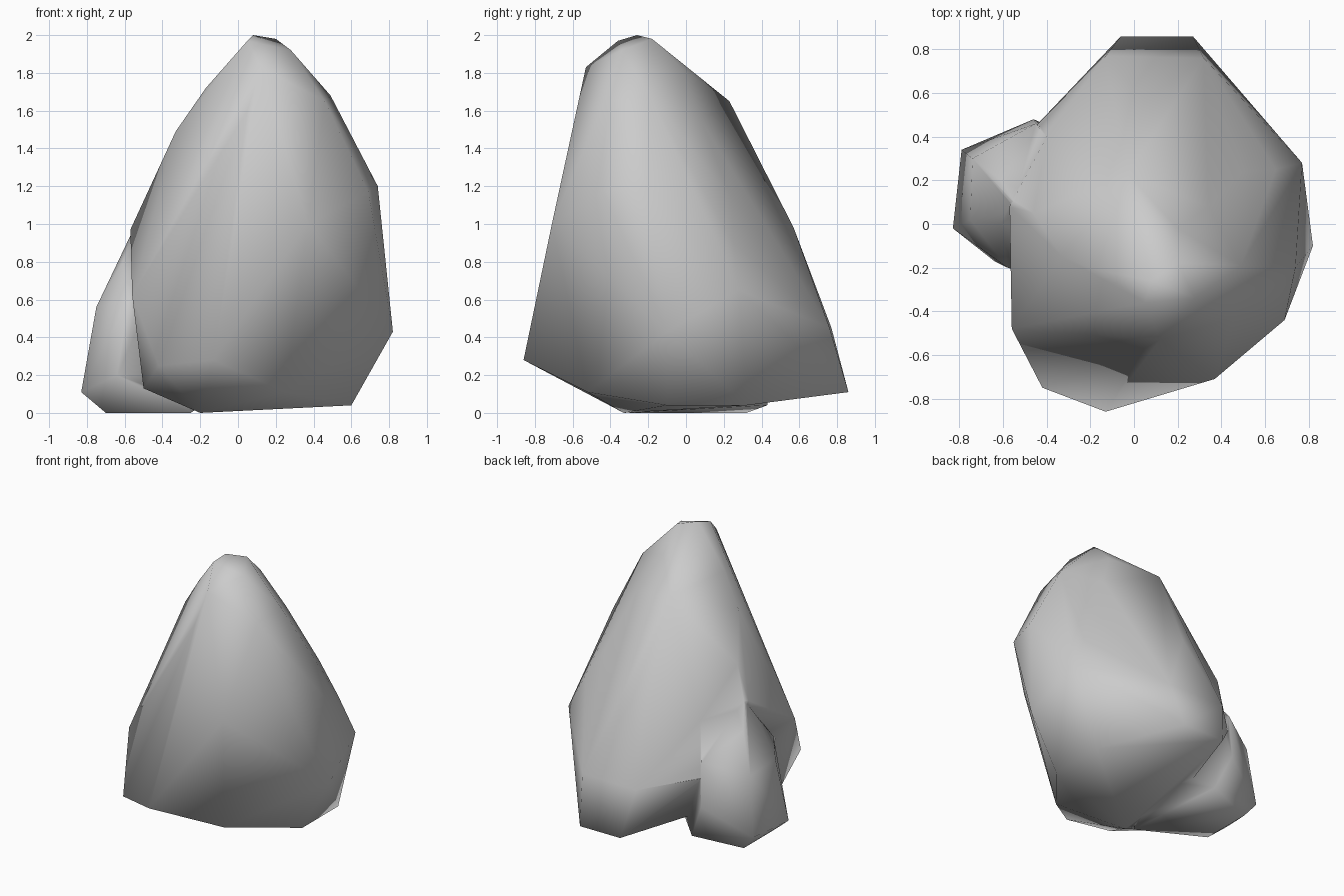
import bpy, bmesh

# Corner points of the main boulder, summit to base
BODY = [
    (.08, -.26, 2.0), (.20, -.18, 1.98), (.05, -.36, 1.97), (.28, -.34, 1.92),
    (.12, -.53, 1.83), (.20, -.02, 1.82), (-.17, -.21, 1.72), (-.03, .23, 1.65),
    (.49, -.19, 1.68), (.46, -.43, 1.65), (.05, -.57, 1.6), (.34, .08, 1.55),
    (-.33, -.15, 1.49), (.74, -.20, 1.2), (.69, -.44, 1.17), (-.46, .05, 1.2),
    (.50, .24, 1.13), (.37, -.71, 1.0), (.05, .57, .98), (-.57, .08, .97),
    (-.40, .40, .9), (.65, .25, .9), (.77, .28, .65), (-.56, -.48, .62),
    (.12, -.77, .6), (-.33, -.70, .5), (.40, .65, .5), (-.44, .46, .5),
    (-.13, .77, .45), (.32, .76, .45), (.82, -.10, .43), (-.13, -.86, .28),
    (-.42, -.75, .25), (-.06, .86, .11), (.27, .86, .11), (.25, -.52, .11),
    (-.50, -.40, .13), (.60, -.10, .04), (.60, .32, .04), (-.20, -.33, 0),
]
# Corner points of the lobe on the left; the last few sit inside the boulder
LOBE = [
    (-.70, -.06, 0), (-.70, .32, 0), (-.83, -.02, .11), (-.79, .34, .11),
    (-.75, .02, .56), (-.74, .30, .54), (-.61, .20, .8), (-.61, .0, .8),
    (-.64, -.17, .2), (-.58, -.20, .6), (-.46, .48, .3), (-.45, .46, .62),
    (-.55, .10, .98), (-.25, -.30, 0), (-.35, .43, .04), (-.10, .20, .1),
    (-.20, .10, .9),
]


def hull(name, points):
    bm = bmesh.new()
    for p in points:
        bm.verts.new(p)
    bmesh.ops.convex_hull(bm, input=bm.verts[:])
    loose = [v for v in bm.verts if not v.link_faces]
    bmesh.ops.delete(bm, geom=loose, context='VERTS')
    bmesh.ops.recalc_face_normals(bm, faces=bm.faces[:])
    mesh = bpy.data.meshes.new(name)
    bm.to_mesh(mesh)
    bm.free()
    obj = bpy.data.objects.new(name, mesh)
    bpy.context.collection.objects.link(obj)
    return obj


rock = hull("rock", BODY)
lobe = hull("rock_lobe_helper", LOBE)

# Fuse the lobe into the boulder as one surface
fuse = rock.modifiers.new("fuse_lobe", 'BOOLEAN')
fuse.operation = 'UNION'
fuse.solver = 'EXACT'
fuse.object = lobe
bpy.context.view_layer.objects.active = rock
rock.select_set(True)
bpy.ops.object.modifier_apply(modifier=fuse.name)
bpy.data.objects.remove(lobe)
for f in rock.data.polygons:
    f.use_smooth = True
